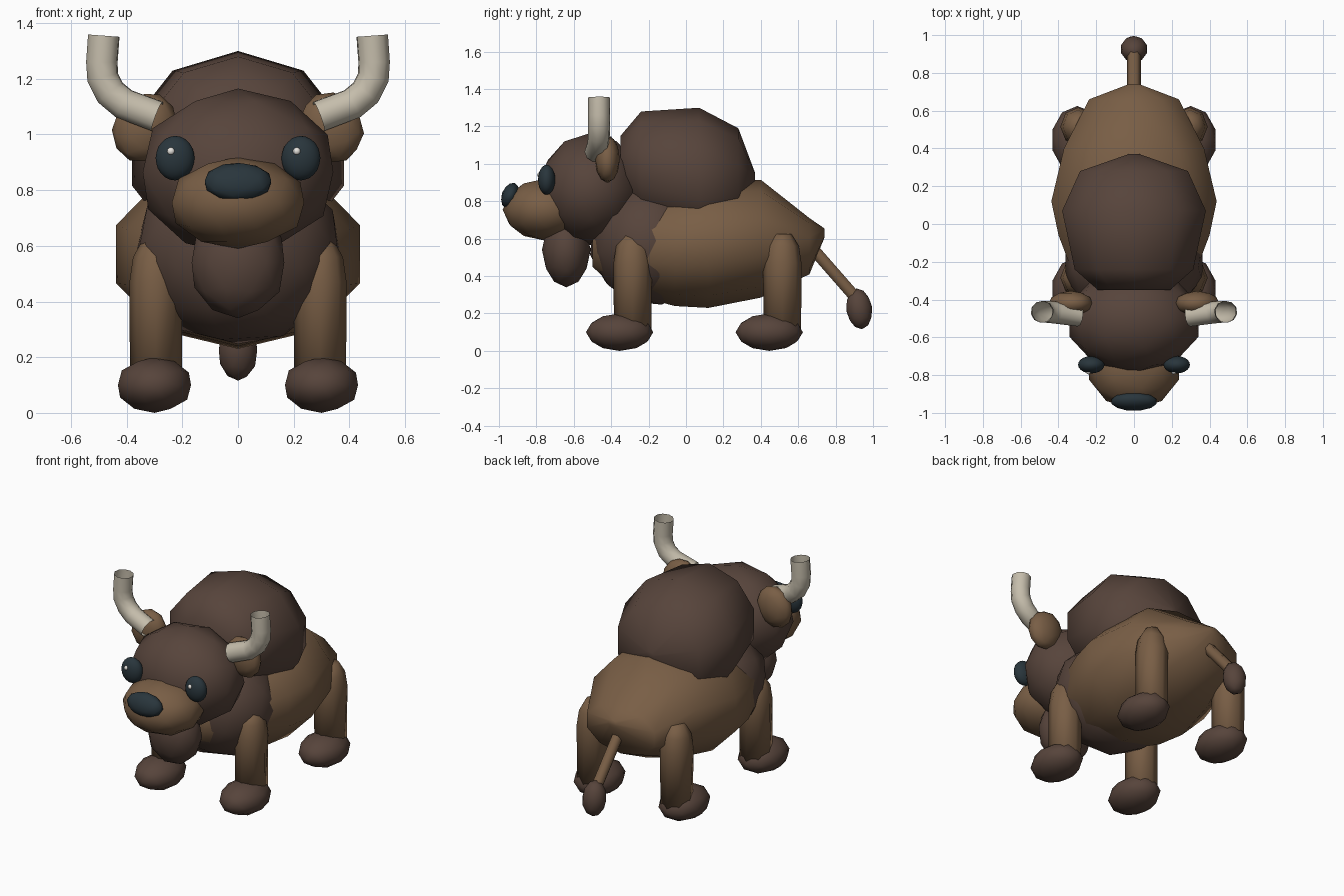
import bpy, bmesh
from math import sin, cos, pi, radians

if "Cube" in bpy.data.objects:
    bpy.data.objects.remove(bpy.data.objects["Cube"])


def mat(name, r, g, b):
    m = bpy.data.materials.new(name)
    m.diffuse_color = (r, g, b, 1)
    m.use_nodes = True
    m.node_tree.nodes["Principled BSDF"].inputs["Base Color"].default_value = m.diffuse_color
    return m


BROWN = mat("brown_coat", 0.19, 0.112, 0.06)
DARK = mat("dark_fur", 0.095, 0.058, 0.044)
HORN = mat("horn", 0.56, 0.51, 0.41)
BLACK = mat("eye_black", 0.022, 0.036, 0.045)
WHITE = mat("eye_shine", 0.8, 0.78, 0.74)


def finish(bm, name, material, smooth=True):
    bmesh.ops.recalc_face_normals(bm, faces=bm.faces)
    me = bpy.data.meshes.new(name)
    bm.to_mesh(me)
    bm.free()
    for p in me.polygons:
        p.use_smooth = smooth
    me.materials.append(material)
    ob = bpy.data.objects.new(name, me)
    bpy.context.collection.objects.link(ob)
    return ob


def blob(name, loc, radii, material, rot=(0, 0, 0), sub=2):
    """Low-poly ellipsoid."""
    bm = bmesh.new()
    bmesh.ops.create_icosphere(bm, subdivisions=sub, radius=1)
    bmesh.ops.scale(bm, vec=radii, verts=bm.verts)
    ob = finish(bm, name, material)
    ob.location = loc
    ob.rotation_euler = [radians(a) for a in rot]
    return ob


def loft(name, rings, material, sides=10):
    """Rings given as (centre, u, v): u and v are the ring's half axes."""
    bm = bmesh.new()
    loops = []
    for c, u, v in rings:
        loops.append([bm.verts.new([c[k] + u[k] * cos(a) + v[k] * sin(a) for k in range(3)])
                      for a in (pi / 2 + 2 * pi * i / sides for i in range(sides))])
    for a, b in zip(loops, loops[1:]):
        for i in range(sides):
            j = (i + 1) % sides
            bm.faces.new((a[i], a[j], b[j], b[i]))
    bm.faces.new(loops[0])
    bm.faces.new(loops[-1])
    return finish(bm, name, material)


def along_y(sections):
    return [((0, y, z), (rx, 0, 0), (0, 0, rz)) for y, z, rx, rz in sections]


def tube(name, pts, radius, material, res, caps):
    cu = bpy.data.curves.new(name, 'CURVE')
    cu.dimensions = '3D'
    cu.bevel_depth = radius
    cu.bevel_resolution = res
    cu.use_fill_caps = caps
    sp = cu.splines.new('POLY')
    sp.points.add(len(pts) - 1)
    for p, co in zip(sp.points, pts):
        p.co = (*co, 1)
    sp.use_smooth = True
    cu.materials.append(material)
    ob = bpy.data.objects.new(name, cu)
    bpy.context.collection.objects.link(ob)
    return ob


# Trunk, chest fur and shoulder hump
loft("body", along_y([(-0.5, 0.55, 0.12, 0.1), (-0.36, 0.56, 0.30, 0.24),
                      (-0.06, 0.56, 0.42, 0.32), (0.12, 0.57, 0.46, 0.34),
                      (0.40, 0.60, 0.39, 0.315), (0.66, 0.56, 0.25, 0.15),
                      (0.74, 0.63, 0.03, 0.025)]), BROWN)
blob("chest", (0, -0.2, 0.58), (0.38, 0.32, 0.34), DARK, (12, 0, 0))
loft("hump", along_y([(-0.35, 1.0, 0.20, 0.15), (-0.24, 0.98, 0.33, 0.30),
                      (0.07, 0.93, 0.40, 0.37), (0.28, 0.91, 0.30, 0.28),
                      (0.37, 0.93, 0.03, 0.02)]), DARK)

# Head
blob("head", (0, -0.51, 0.865), (0.36, 0.28, 0.3), DARK)
blob("muzzle", (0, -0.755, 0.755), (0.25, 0.225, 0.165), BROWN)
blob("nose", (0, -0.94, 0.83), (0.125, 0.046, 0.072), BLACK, (-20, 0, 0))
blob("beard", (0, -0.64, 0.54), (0.175, 0.13, 0.2), DARK)

for s, side in ((-1, "left"), (1, "right")):
    blob(side + "_eye", (s * 0.226, -0.745, 0.915), (0.07, 0.046, 0.08), BLACK, sub=3)
    blob(side + "_eye_shine", (s * 0.226 - 0.015, -0.784, 0.94), (0.014, 0.012, 0.014), WHITE)
    blob(side + "_ear", (s * 0.335, -0.42, 1.025), (0.115, 0.066, 0.13), BROWN, (0, s * -25, 0))
    # Horn: open bent tube
    tube(side + "_horn", [(s * x, y, z) for x, y, z in (
        (0.29, -0.485, 1.065), (0.41, -0.47, 1.11), (0.458, -0.465, 1.15),
        (0.486, -0.465, 1.205), (0.489, -0.465, 1.26), (0.482, -0.465, 1.355))],
        0.058, HORN, 3, False)
    # Legs and hooves
    for end, y in (("front", -0.285), ("back", 0.515)):
        rings = [((s * 0.295, y, z), (r, 0, 0), (0, r * 1.08, 0)) for z, r in
                 ((0.1, 0.093), (0.47, 0.095), (0.56, 0.082), (0.625, 0.045))]
        loft(side + "_" + end + "_leg", rings, BROWN, 8)
        blob(side + "_" + end + "_hoof", (s * 0.3, y - 0.07, 0.1), (0.138, 0.18, 0.1), DARK)

# Tail
tube("tail", [(0, 0.64, 0.59), (0, 0.92, 0.27)], 0.036, BROWN, 1, True)
blob("tail_tuft", (0, 0.926, 0.225), (0.072, 0.07, 0.11), DARK, (8, 0, 0))
